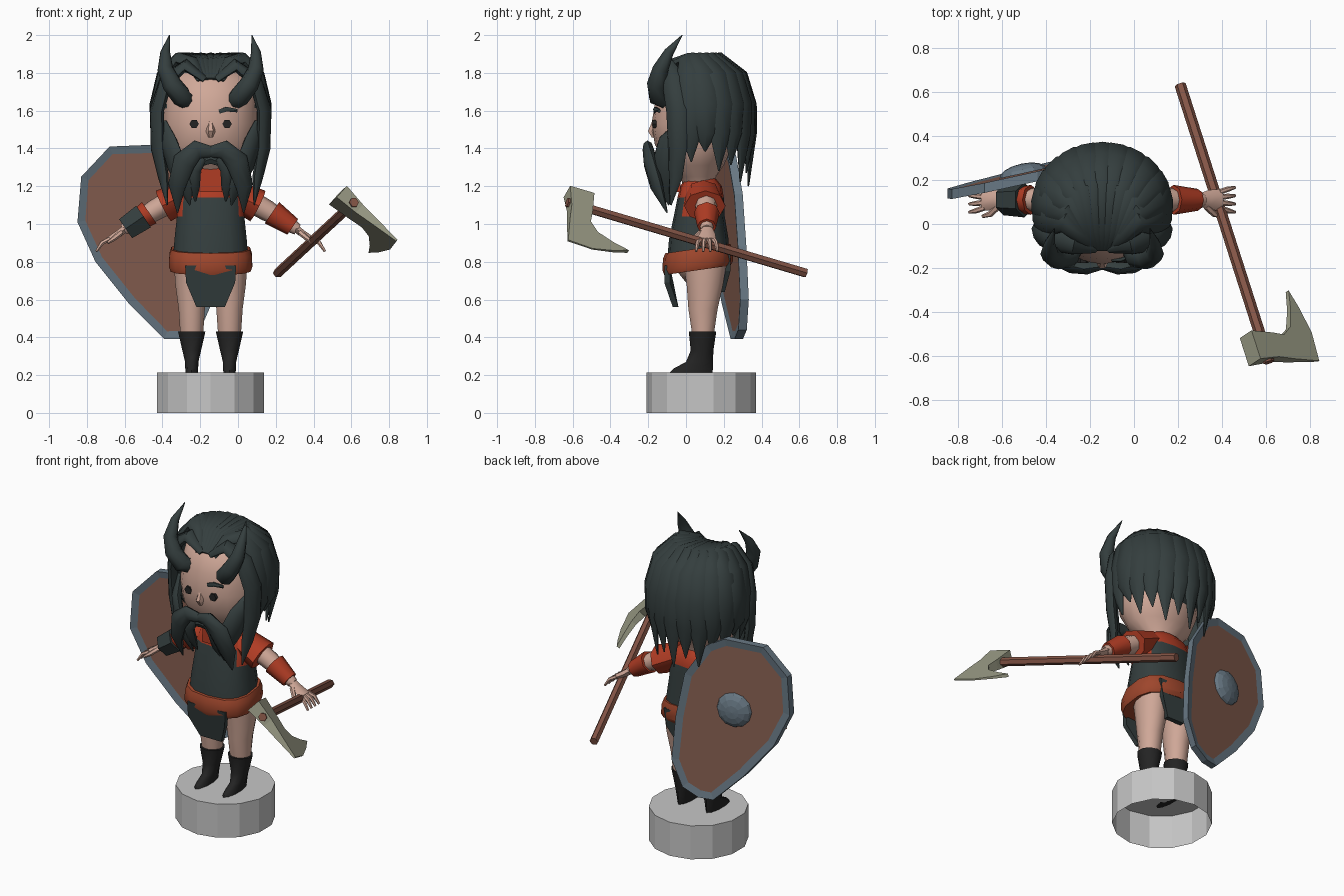
import bpy, bmesh, math
from mathutils import Vector, Matrix

if "Cube" in bpy.data.objects:
    bpy.data.objects.remove(bpy.data.objects["Cube"])

CX = -0.145  # symmetry line of the figure


def colour(name, r, g, b):
    m = bpy.data.materials.new(name)
    lin = [((c / 255 + 0.055) / 1.055) ** 2.4 for c in (r, g, b)]
    m.diffuse_color = (*lin, 1)
    m.use_nodes = True
    m.node_tree.nodes["Principled BSDF"].inputs["Base Color"].default_value = m.diffuse_color
    return m


SKIN = colour("skin", 208, 168, 152)
HAIR = colour("dark_hair_and_cloth", 52, 62, 62)
BOOT = colour("black_leather", 36, 36, 36)
RED = colour("red_shirt", 176, 60, 36)
BELT = colour("rust_belt", 158, 70, 44)
WOOD = colour("shield_wood", 136, 96, 81)
SHAFT = colour("axe_wood", 134, 86, 71)
AXE = colour("axe_metal", 156, 157, 135)
STEEL = colour("shield_steel", 104, 120, 132)
STONE = colour("base_stone", 198, 198, 198)


def finish(bm, name, mats, smooth=None):
    bmesh.ops.recalc_face_normals(bm, faces=bm.faces)
    me = bpy.data.meshes.new(name)
    bm.to_mesh(me)
    bm.free()
    for m in mats if isinstance(mats, list) else [mats]:
        me.materials.append(m)
    if smooth:
        me.shade_smooth()
        me.set_sharp_from_angle(angle=math.radians(smooth))
    ob = bpy.data.objects.new(name, me)
    bpy.context.collection.objects.link(ob)
    return ob


def skin_rings(rings):
    """Join rings of points into a closed, capped skin."""
    bm = bmesh.new()
    vs = [[bm.verts.new(p) for p in r] for r in rings]
    n = len(vs[0])
    for a, b in zip(vs, vs[1:]):
        for i in range(n):
            bm.faces.new((a[i], a[(i + 1) % n], b[(i + 1) % n], b[i]))
    bm.faces.new(vs[0])
    bm.faces.new(vs[-1])
    return bm


def loft(name, rows, mat, cx=CX, sides=14, power=1.0, tilt=0.0, smooth=45):
    """Upright body part; rows are (z, half width, front y, back y)."""
    rings = []
    for z, rx, y0, y1 in rows:
        ring = []
        for i in range(sides):
            a = math.tau * (i + 0.5) / sides
            c, s = math.cos(a), math.sin(a)
            c, s = (math.copysign(abs(v) ** power, v) for v in (c, s))
            ring.append((cx + rx * c, (y0 + y1) / 2 + (y1 - y0) / 2 * s, z + tilt * s))
        rings.append(ring)
    return finish(skin_rings(rings), name, mat, smooth)


def tube(name, pts, sizes, mat, hint=(0, 0, 1), centre=None, sides=8, smooth=50):
    """Sweep an ellipse along points; sizes are radii or (width, thickness)."""
    pts = [Vector(p) for p in pts]
    rings = []
    for i, p in enumerate(pts):
        t = (pts[min(i + 1, len(pts) - 1)] - pts[max(i - 1, 0)]).normalized()
        h = (p - Vector(centre)) if centre else Vector(hint)
        side = t.cross(h).normalized()
        nor = side.cross(t)
        w, d = sizes[i] if isinstance(sizes[i], tuple) else (sizes[i], sizes[i])
        rings.append([p + side * w * math.cos(math.tau * k / sides)
                      + nor * d * math.sin(math.tau * k / sides) for k in range(sides)])
    return finish(skin_rings(rings), name, mat, smooth)


def both(name, pts, *args, **kw):
    """Tube on both sides; x is measured from the symmetry line."""
    for tag, s in (("right", 1), ("left", -1)):
        tube(f"{tag}_{name}", [(CX + s * x, y, z) for x, y, z in pts], *args, **kw)


# Round base, open underneath
ring = [(CX + 0.29 * math.cos(math.tau * (i + .5) / 14),
         0.08 + 0.29 * math.sin(math.tau * (i + .5) / 14)) for i in range(14)]
bm = skin_rings([[(x, y, z) for x, y in ring] for z in (0, 0.215)])
bm.faces.ensure_lookup_table()
bmesh.ops.delete(bm, geom=[f for f in bm.faces if f.calc_center_median().z < 0.01], context='FACES_ONLY')
finish(bm, "base", STONE)

# Legs and boots
for tag, s in (("right", 1), ("left", -1)):
    x = CX + s * 0.1
    loft(tag + "_leg", [(.42, .063, .03, .15), (.55, .072, .01, .17), (.68, .09, 0, .2),
                        (.8, .098, -.02, .22)], SKIN, x, 12)
    loft(tag + "_boot", [(.215, .034, -.085, .14), (.235, .036, -.065, .143), (.27, .037, .0, .143),
                         (.33, .052, .025, .145), (.43, .076, .015, .16)], BOOT, x, 10)
loft("hips", [(.69, .09, .0, .19), (.74, .17, -.04, .21), (.82, .19, -.07, .22)], SKIN)

# Tunic with red yoke, and belt
torso = loft("tunic", [(.80, .205, -.1, .23), (.92, .195, -.09, .225), (1.04, .182, -.065, .205),
                       (1.14, .175, -.045, .2), (1.2, .15, -.03, .19), (1.25, .08, .0, .15)],
             [HAIR, RED], power=0.8)
for f in torso.data.polygons:
    f.material_index = int(f.center.z > 1.13 or (f.center.z > 1.04 and abs(f.center.x - CX) > 0.15))
loft("belt", [(.755, .215, -.115, .235), (.78, .225, -.125, .25), (.84, .222, -.122, .245),
              (.87, .212, -.11, .235)], BELT, power=0.75, tilt=.025, smooth=35)


def prism(name, a, b, mat):
    return finish(skin_rings([a, b]), name, mat)


# Loincloth flaps: outline of half widths, leaning with height
for name, rows, thick in (("front_flap", [(.135, -.085, .78), (.13, -.085, .69), (.075, -.04, .56)], -.03),
                          ("back_flap", [(.14, .205, .86), (.12, .205, .75), (.06, .175, .64)], .03)):
    outline = [(CX - x, y, z) for x, y, z in rows] + [(CX + x, y, z) for x, y, z in rows[::-1]]
    prism(name, outline, [(x, y + thick, z) for x, y, z in outline], HAIR)
prism("collar_patch", [(CX + x, -.075, z) for x, z in ((-.06, 1.17), (.06, 1.17), (.05, 1.3), (-.05, 1.3))],
      [(CX + x, -.03, z) for x, z in ((-.06, 1.17), (.06, 1.17), (.05, 1.3), (-.05, 1.3))], RED)

# Arms, sleeves, cuffs, hands
both("sleeve", [(.11, .09, 1.165), (.25, .1, 1.095)], [(.09, .075), (.11, .09)], RED, sides=8)
both("arm", [(.16, .1, 1.15), (.3, .11, 1.07), (.43, .11, .99), (.46, .11, .97)],
     [.062, .056, .038, .03], SKIN)
both("cuff", [(.325, .11, 1.06), (.435, .11, .985)], [.068, .05], RED)
both("palm", [(.44, .11, .985), (.485, .11, .95), (.545, .11, .915)],
     [(.028, .024), (.045, .022), (.05, .016)], SKIN, sides=6)
for k in range(4):
    o = -.045 + .03 * k
    both(f"finger_{k + 1}", [(.535, .11 + o * .8, .92), (.575, .11 + o * 1.1, .9), (.605, .11 + o * 1.25, .855)],
         [.013, .012, .007], SKIN, sides=6)
both("thumb", [(.475, .08, .955), (.51, .045, .925), (.545, .035, .9)], [.016, .014, .008], SKIN, sides=6)
tube("arm_strap", [(CX - .355, .11, 1.04), (CX - .45, .11, .975)], [.08, .07], HAIR, sides=6, smooth=None)

# Head and face
loft("head", [(1.15, .09, .0, .15), (1.25, .12, -.03, .16), (1.31, .2, -.1, .2), (1.42, .24, -.165, .25),
              (1.53, .25, -.183, .27), (1.66, .25, -.16, .28), (1.76, .235, -.12, .27), (1.83, .15, -.03, .2)],
     SKIN, sides=18)
tube("nose", [(CX, -.165, 1.55), (CX, -.18, 1.49), (CX, -.17, 1.46)], [.012, .025, .012], SKIN,
     hint=(0, -1, 0), sides=6)
for tag, s in (("right", 1), ("left", -1)):
    x = CX + s * .087
    tube(tag + "_eye", [(x, -.14, 1.53), (x, -.177, 1.53)], [.025, .025], BOOT, sides=6, smooth=None)
tube("eyebrow", [(-.1, -.165, 1.595), (-.06, -.162, 1.608), (-.005, -.142, 1.6)],
     [(.008, .013), (.012, .014), (.008, .01)], HAIR, sides=6)

# Moustache, beard and horns
MID = (CX, .1, 1.45)
both("moustache", [(-.01, -.185, 1.38), (.07, -.2, 1.395), (.14, -.19, 1.33), (.18, -.155, 1.2), (.175, -.1, 1.06)],
     [(.03, .02), (.05, .03), (.062, .035), (.05, .03), (.004, .004)], HAIR, centre=MID)
both("cheek_beard", [(.25, -.02, 1.53), (.22, -.1, 1.43), (.18, -.13, 1.31), (.13, -.12, 1.2), (.11, -.09, 1.1)],
     [(.03, .02), (.06, .03), (.07, .03), (.05, .03), (.004, .004)], HAIR, centre=MID)
both("chin_beard", [(.04, -.17, 1.35), (.085, -.165, 1.29), (.09, -.13, 1.2), (.08, -.09, 1.12)],
     [(.025, .02), (.035, .025), (.035, .025), (.004, .004)], HAIR, centre=MID)
tube("mouth_shadow", [(CX - .06, -.155, 1.32), (CX, -.165, 1.345), (CX + .06, -.155, 1.32)],
     [.02, .03, .02], HAIR, sides=6)
both("horn", [(.125, -.1, 1.65), (.155, -.145, 1.675), (.205, -.155, 1.74), (.24, -.135, 1.82),
              (.24, -.09, 1.91), (.218, -.02, 2.0)],
     [.045, .056, .052, .042, .026, .002], HAIR, hint=(0, -1, .3))

# Hair: a cap and a fan of overlapping locks
bm = bmesh.new()
bmesh.ops.create_uvsphere(bm, u_segments=18, v_segments=10, radius=1,
                          matrix=Matrix.Translation((CX, .1, 1.62)) @ Matrix.Diagonal((.27, .235, .265, 1)))
finish(bm, "hair_cap", HAIR, 50)
N = 13
for i in range(N):
    a = math.radians(-12 + 204 * i / (N - 1))
    c, s = math.cos(a), math.sin(a)
    tip = 1.36 - .13 * max(s, 0) + (.035 if i % 2 else -.03)
    tube(f"hair_lock_{i + 1}",
         [(CX + .05 * c, -.115, 1.765), (CX + .1 * c, -.05 + .03 * s, 1.855),
          (CX + .17 * c, .04 + .14 * s, 1.875), (CX + .255 * c, .07 + .225 * s, 1.785),
          (CX + .295 * c, .08 + .265 * s, 1.63), (CX + .295 * c, .08 + .27 * s, 1.48),
          (CX + .26 * c, .08 + .25 * s, tip)],
         [(.025, .012), (.038, .028), (.055, .034), (.075, .034), (.082, .03), (.06, .025), (.004, .004)],
         HAIR, centre=(CX, .08, 1.5))
both("front_lock", [(.03, -.115, 1.765), (.13, -.1, 1.84), (.235, -.07, 1.76), (.285, -.05, 1.6),
                    (.28, -.045, 1.4), (.25, -.055, 1.25), (.23, -.08, 1.1)],
     [(.02, .015), (.045, .03), (.06, .035), (.06, .03), (.055, .03), (.04, .025), (.004, .004)],
     HAIR, centre=MID)

# Shield: leaning outline with rim, inset boards on both faces and a boss
outline = [(-.85, 1.01), (-.83, 1.25), (-.68, 1.41), (-.44, 1.42), (-.33, 1.36), (-.2, 1.16), (-.15, .88),
           (-.13, .6), (-.2, .44), (-.3, .39), (-.39, .39), (-.575, .575), (-.755, .8)]


def lean(x, z):
    return .165 + .22 * (x + .85) - .03 * (z - .9)


bm = skin_rings([[(x, lean(x, z) + d, z) for x, z in outline] for d in (-.045, 0)])
bmesh.ops.recalc_face_normals(bm, faces=bm.faces)
for f in [f for f in bm.faces if len(f.verts) > 4]:
    f.material_index = 1
    rim = bmesh.ops.inset_region(bm, faces=[f], thickness=.045, depth=-.008)
    for r in rim["faces"]:
        r.material_index = 0
finish(bm, "shield", [STEEL, WOOD])
bm = bmesh.new()
bmesh.ops.create_uvsphere(bm, u_segments=12, v_segments=8, radius=1,
                          matrix=Matrix.Translation((-.505, lean(-.505, .98) - .008, .98))
                          @ Matrix.Rotation(math.atan(.22), 4, 'Z')
                          @ Matrix.Diagonal((.11, .045, .11, 1)) @ Matrix.Rotation(math.pi / 2, 4, 'X'))
bmesh.ops.delete(bm, geom=[v for v in bm.verts if v.co.y < lean(v.co.x, v.co.z) - .02], context='VERTS')
finish(bm, "shield_boss", STEEL)

# Axe: six-sided shaft and a wedge-shaped bearded blade
p0, p1 = Vector((.21, .635, .74)), Vector((.615, -.63, 1.115))
tube("axe_shaft", [p0, p1], [.026, .026], SHAFT, sides=6, smooth=None)
back = (p0 - p1).normalized()
out = Vector((.75, 0, -.66))
out = (out - back * out.dot(back)).normalized()
nor = back.cross(out)
blade = [(-.03, -.08), (.11, -.08), (.1, .06), (.09, .13), (.13, .19), (.22, .23), (.31, .255),
         (.22, .29), (.1, .32), (-.04, .31), (-.03, .15), (-.02, .05)]
sides = [[Vector((.6, -.6, 1.11)) + back * a + out * b + nor * s * (.004 + .04 * (1 - (b + .08) / .4))
          for a, b in blade] for s in (-1, 1)]
prism("axe_head", sides[0], sides[1], AXE)
